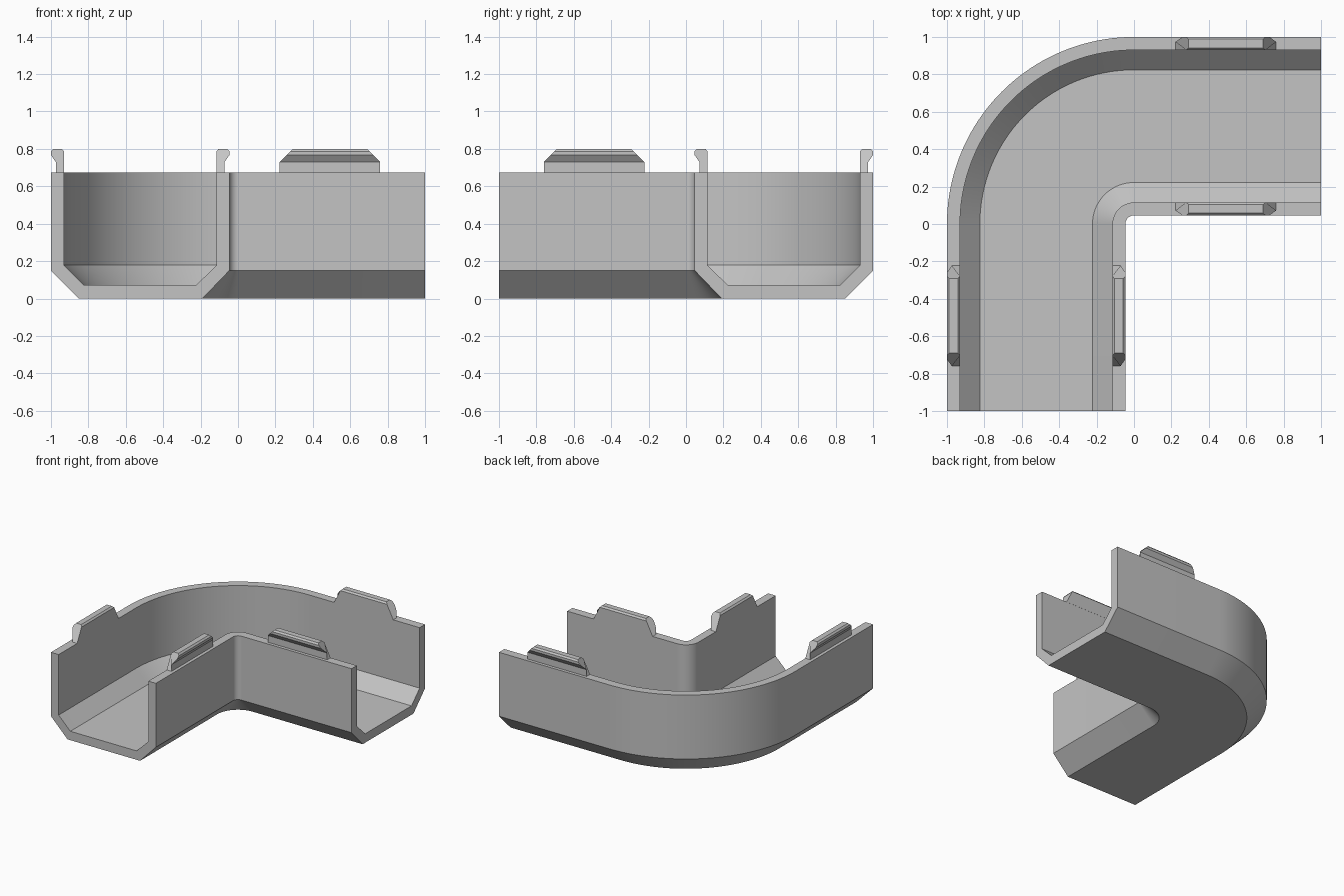
import bpy
import bmesh
import math

if "Cube" in bpy.data.objects:
    bpy.data.objects.remove(bpy.data.objects["Cube"])

grey = bpy.data.materials.new("light grey plastic")
grey.diffuse_color = (0.55, 0.55, 0.55, 1)
grey.use_nodes = True
grey.node_tree.nodes["Principled BSDF"].inputs["Base Color"].default_value = grey.diffuse_color

R_IN, R_OUT = 0.046, 1.0      # wall faces measured from the bend centre
WALL_TOP = 0.675
ARC_STEPS = 40


def sweep(name, rings):
    """Skin a list of closed cross-sections and cap both ends."""
    bm = bmesh.new()
    loops = [[bm.verts.new(p) for p in ring] for ring in rings]
    n = len(loops[0])
    for a, b in zip(loops, loops[1:]):
        for i in range(n):
            j = (i + 1) % n
            bm.faces.new((a[i], a[j], b[j], b[i]))
    bm.faces.new(loops[0])
    bm.faces.new(loops[-1])
    bmesh.ops.recalc_face_normals(bm, faces=bm.faces)
    mesh = bpy.data.meshes.new(name)
    bm.to_mesh(mesh)
    bm.free()
    mesh.materials.append(grey)
    obj = bpy.data.objects.new(name, mesh)
    bpy.context.collection.objects.link(obj)
    return obj


# Channel: open-topped trough with chamfered floor, swept round the bend
profile = [(R_OUT, WALL_TOP), (R_OUT, 0.15), (0.85, 0), (0.19, 0),
           (R_IN, 0.15), (R_IN, WALL_TOP), (0.115, WALL_TOP), (0.115, 0.178),
           (0.222, 0.073), (0.824, 0.073), (0.93, 0.178), (0.93, WALL_TOP)]
rings = [[(-r, -1, z) for r, z in profile]]
for k in range(ARC_STEPS + 1):
    a = math.pi - math.pi / 2 * k / ARC_STEPS
    rings.append([(r * math.cos(a), r * math.sin(a), z) for r, z in profile])
rings.append([(1, r, z) for r, z in profile])
channel = sweep("channel", rings)

bpy.context.view_layer.objects.active = channel
channel.select_set(True)
bpy.ops.object.shade_smooth_by_angle(angle=math.radians(30))

# Clips: hooked tabs on the wall tops, (depth from outer wall face, height)
clip = [(0.07, WALL_TOP), (0.026, WALL_TOP), (0.026, 0.73), (0, 0.767),
        (0, 0.787), (0.012, 0.8), (0.058, 0.8), (0.07, 0.787)]
T0, T1 = 0.222, 0.76


def make_clip(name, wall, inward, along_x):
    """Hook profile along one wall, ends sloped 45 degrees above the stem."""
    ends = []
    for t, s in ((T0, 1), (T1, -1)):
        ring = []
        for d, z in clip:
            r = wall + inward * d
            u = t + s * max(0, z - 0.73)
            ring.append((u, r, z) if along_x else (-r, -u, z))
        ends.append(ring)
    # keep the stem square by adding its own cross-section as the base
    return sweep(name, ends)


for along_x, arm in ((False, "front_arm"), (True, "right_arm")):
    make_clip(arm + "_outer_clip", R_OUT, -1, along_x)
    make_clip(arm + "_inner_clip", R_IN, 1, along_x)
